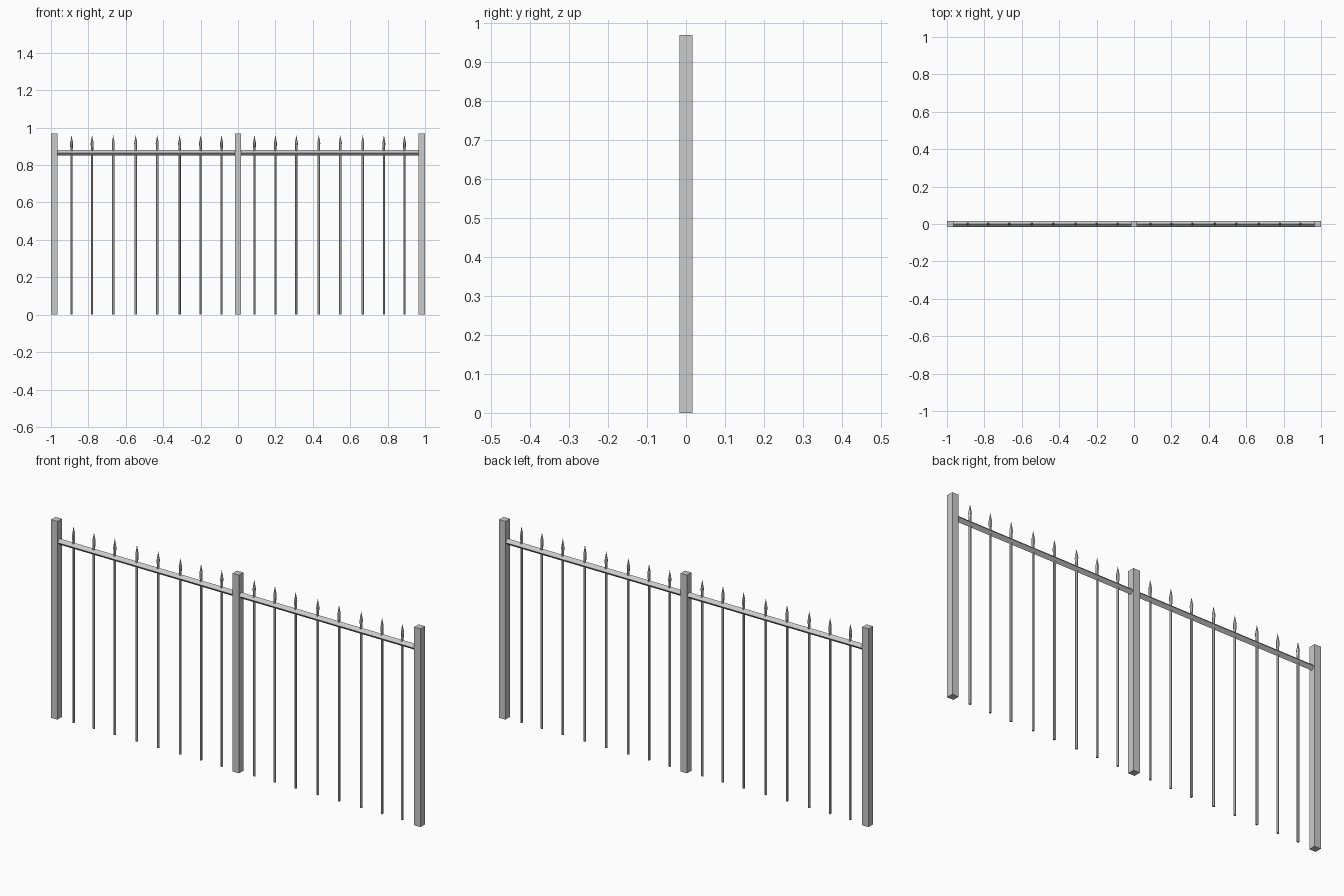
import bpy, bmesh, math

if "Cube" in bpy.data.objects:
    bpy.data.objects.remove(bpy.data.objects["Cube"])


def finish(name, bm):
    bmesh.ops.recalc_face_normals(bm, faces=bm.faces)
    mesh = bpy.data.meshes.new(name)
    bm.to_mesh(mesh)
    bm.free()
    obj = bpy.data.objects.new(name, mesh)
    bpy.context.collection.objects.link(obj)
    return obj


def box(name, x, width, height):
    bm = bmesh.new()
    bmesh.ops.create_cube(bm, size=1)
    for v in bm.verts:
        v.co = (x + v.co.x * width, v.co.y * width, (v.co.z + 0.5) * height)
    return finish(name, bm)


def turned(name, x, profile, sides):
    # stack of rings (radius, z) closed by a flat base and a pointed tip
    bm = bmesh.new()
    rings = []
    for r, z in profile[:-1]:
        rings.append([bm.verts.new((x + r * math.cos(2 * math.pi * i / sides),
                                    r * math.sin(2 * math.pi * i / sides), z))
                      for i in range(sides)])
    tip = bm.verts.new((x, 0, profile[-1][1]))
    bm.faces.new(rings[0])
    for i in range(sides):
        j = (i + 1) % sides
        for a, b in zip(rings, rings[1:]):
            bm.faces.new((a[i], a[j], b[j], b[i]))
        bm.faces.new((rings[-1][i], rings[-1][j], tip))
    return finish(name, bm)


def diamond_rail(name, x0, x1, z, r):
    bm = bmesh.new()
    ends = [[bm.verts.new((x, dy, z + dz))
             for dy, dz in ((r, 0), (0, r), (-r, 0), (0, -r))] for x in (x0, x1)]
    for e in ends:
        bm.faces.new(e)
    for i in range(4):
        j = (i + 1) % 4
        bm.faces.new((ends[0][i], ends[0][j], ends[1][j], ends[1][i]))
    return finish(name, bm)


# square posts
for label, x in (("left", -0.983), ("middle", 0), ("right", 0.983)):
    box(label + "_post", x, 0.034, 0.97)

# top rails, one per bay
diamond_rail("left_rail", -0.97, -0.01, 0.865, 0.015)
diamond_rail("right_rail", 0.01, 0.97, 0.865, 0.015)

# pickets with spear heads, mirrored about the middle post
spear = [(0.006, 0), (0.006, 0.88), (0.008, 0.918), (0, 0.96)]
for n, x in enumerate((0.088, 0.2, 0.312, 0.432, 0.547, 0.667, 0.78, 0.89), 1):
    for label, s in (("left", -1), ("right", 1)):
        turned(f"{label}_picket_{n}", s * x, spear, 6)
